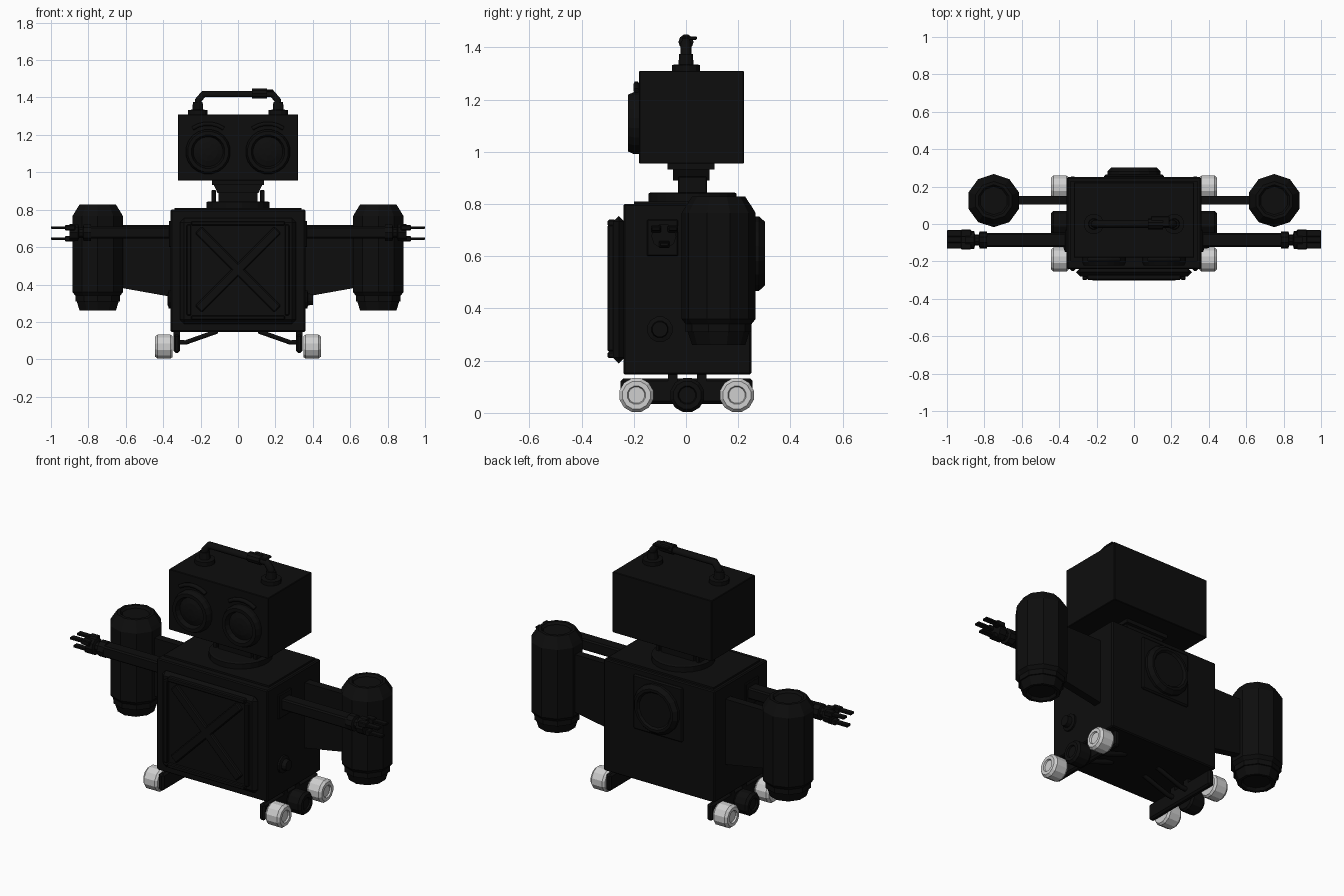
import bpy, bmesh, math
from mathutils import Vector, Matrix

cube = bpy.data.objects.get("Cube")
if cube:
    bpy.data.objects.remove(cube, do_unlink=True)


def material(name, value):
    m = bpy.data.materials.new(name)
    m.use_nodes = True
    colour = (value, value, value, 1)
    m.diffuse_color = colour
    m.node_tree.nodes["Principled BSDF"].inputs["Base Color"].default_value = colour
    return m


BLACK = material("black", 0.004)
WHITE = material("wheel white", 0.62)
SIDES = (("right", -1), ("left", 1))


def finish(name, bm, mat, bevel=0):
    bmesh.ops.recalc_face_normals(bm, faces=bm.faces)
    mesh = bpy.data.meshes.new(name)
    bm.to_mesh(mesh)
    bm.free()
    mesh.materials.append(mat)
    ob = bpy.data.objects.new(name, mesh)
    bpy.context.collection.objects.link(ob)
    if bevel:
        mod = ob.modifiers.new("bevel", "BEVEL")
        mod.width = bevel
        mod.segments = 1
    return ob


def box(name, x, y, z, bevel=0, mat=BLACK):
    """Box from three (low, high) ranges."""
    bm = bmesh.new()
    bmesh.ops.create_cube(bm, size=1)
    for v in bm.verts:
        for i, (a, b) in enumerate((x, y, z)):
            v.co[i] = (a + b) / 2 + v.co[i] * (b - a)
    return finish(name, bm, mat, bevel)


def lathe(name, centre, axis, profile, sides=16, mat=BLACK):
    """Revolve (radius, height) pairs around an axis and cap both ends."""
    bm = bmesh.new()
    turn = Vector((0, 0, 1)).rotation_difference(Vector(axis)).to_matrix()
    rings = []
    for r, h in profile:
        ring = []
        for i in range(sides):
            a = math.tau * (i + 0.5) / sides
            p = Vector((r * math.cos(a), r * math.sin(a), h))
            ring.append(bm.verts.new(Vector(centre) + turn @ p))
        rings.append(ring)
    for lo, hi in zip(rings, rings[1:]):
        for i in range(sides):
            j = (i + 1) % sides
            bm.faces.new((lo[i], lo[j], hi[j], hi[i]))
    bm.faces.new(rings[0])
    bm.faces.new(rings[-1])
    return finish(name, bm, mat)


def prism(name, outline, y0, y1):
    """Extrude an x-z outline along y."""
    bm = bmesh.new()
    face = bm.faces.new([bm.verts.new((x, y0, z)) for x, z in outline])
    new = bmesh.ops.extrude_face_region(bm, geom=[face])["geom"]
    verts = [g for g in new if isinstance(g, bmesh.types.BMVert)]
    bmesh.ops.translate(bm, verts=verts, vec=(0, y1 - y0, 0))
    return finish(name, bm, BLACK)


def rod(name, points, radius):
    """Round bar through a list of points."""
    curve = bpy.data.curves.new(name, "CURVE")
    curve.dimensions = "3D"
    curve.bevel_depth = radius
    curve.bevel_resolution = 1
    curve.use_fill_caps = True
    spline = curve.splines.new("POLY")
    spline.points.add(len(points) - 1)
    for p, co in zip(spline.points, points):
        p.co = (*co, 1)
    curve.materials.append(BLACK)
    ob = bpy.data.objects.new(name, curve)
    bpy.context.collection.objects.link(ob)
    return ob


# Torso with front door, crossed ribs and lid seam
box("torso", (-0.36, 0.36), (-0.24, 0.25), (0.147, 0.8), 0.006)
box("torso_lid", (-0.34, 0.34), (-0.2, 0.23), (0.795, 0.81))
box("front_door", (-0.31, 0.31), (-0.28, -0.235), (0.19, 0.755), 0.025)
for name, x, z in (("top", (-0.25, 0.25), (0.715, 0.74)),
                   ("bottom", (-0.25, 0.25), (0.21, 0.235)),
                   ("right", (-0.275, -0.25), (0.235, 0.72)),
                   ("left", (0.25, 0.275), (0.235, 0.72))):
    box("door_frame_" + name, x, (-0.3, -0.27), z, 0.005)
for name, s in SIDES:
    rib = box("door_rib_" + name, (-0.3, 0.3), (-0.013, 0.013), (-0.025, 0.025), 0.006)
    rib.matrix_world = (Matrix.Translation((0, -0.288, 0.48))
                        @ Matrix.Rotation(s * math.radians(45), 4, "Y"))

# Round hatch on a back plate
box("back_plate", (-0.16, 0.16), (0.245, 0.265), (0.45, 0.77), 0.008)
lathe("back_hatch", (0, 0.25, 0.61), (0, 1, 0),
      [(0.145, 0), (0.145, 0.03), (0.125, 0.052), (0.11, 0.052), (0.1, 0.04)], 16)

# Neck, turntable and side brackets
lathe("neck_turntable", (0, 0.025, 0.8), (0, 0, 1), [(0.17, 0), (0.17, 0.04), (0.16, 0.045)], 24)
box("neck_post", (-0.105, 0.105), (-0.03, 0.08), (0.84, 0.93))
prism("neck_collar", [(-0.11, 0.89), (0.11, 0.89), (0.14, 0.957), (-0.14, 0.957)], -0.05, 0.09)
box("neck_cap", (-0.14, 0.14), (-0.07, 0.11), (0.933, 0.957))

# Head with goggle eyes, brows and carrying handle
box("head", (-0.322, 0.322), (-0.18, 0.222), (0.955, 1.31), 0.003)
for name, s in SIDES:
    box("neck_bracket_" + name, (s * 0.13 - 0.012, s * 0.13 + 0.012), (-0.03, 0.08), (0.84, 0.905), 0.004)
    lathe("eye_" + name, (s * 0.16, -0.175, 1.11), (0, -1, 0),
          [(0.12, 0), (0.12, 0.025), (0.11, 0.047), (0.09, 0.047), (0.08, 0.02),
           (0.05, 0.03), (0.02, 0.034)], 20)
    arc = [math.radians(55 + 14 * i) for i in range(6)]
    rod("brow_" + name, [(s * 0.16 + 0.145 * math.cos(a), -0.19, 1.115 + 0.145 * math.sin(a))
                         for a in arc], 0.012)
    lathe("handle_foot_" + name, (s * 0.215, 0, 1.305), (0, 0, 1),
          [(0.055, 0), (0.055, 0.028), (0.03, 0.03), (0.027, 0.07)], 12)
rod("handle", [(-0.217, 0, 1.33), (-0.212, 0, 1.385), (-0.185, 0, 1.418),
               (0.185, 0, 1.418), (0.212, 0, 1.385), (0.217, 0, 1.33)], 0.021)
lathe("handle_clamp", (0.075, 0, 1.421), (1, 0, 0), [(0.029, 0), (0.029, 0.08)], 10)
box("handle_latch", (0.09, 0.19), (-0.015, 0.042), (1.428, 1.442), 0.004)

for name, s in SIDES:
    # Side pod and its tapering pylon
    lathe("pod_" + name, (s * 0.75, 0.125, 0), (0, 0, 1),
          [(0.075, 0.275), (0.085, 0.26), (0.102, 0.26), (0.118, 0.31), (0.126, 0.31), (0.126, 0.34),
           (0.142, 0.36), (0.142, 0.765), (0.13, 0.785), (0.102, 0.828), (0.085, 0.828), (0.075, 0.815)], 10)
    prism("pylon_" + name, [(s * 0.35, 0.718), (s * 0.63, 0.718), (s * 0.63, 0.383), (s * 0.35, 0.333)],
          0.103, 0.15)

    # Arm with shoulder slot, wrist and three fingers
    box("shoulder_plate_" + name, sorted((s * 0.355, s * 0.37)), (-0.15, -0.03), (0.6, 0.74), 0.004)
    box("arm_" + name, sorted((s * 0.35, s * 0.8)), (-0.123, -0.048), (0.645, 0.71), 0.008)
    lathe("wrist_" + name, (s * 0.785, -0.085, 0.677), (s, 0, 0),
          [(0.046, 0), (0.046, 0.04), (0.03, 0.045), (0.03, 0.065), (0.048, 0.07), (0.048, 0.115)], 10)
    for i, (y, z) in enumerate(((-0.115, 0.704), (-0.05, 0.704), (-0.083, 0.645))):
        box("finger_base_%s_%d" % (name, i), sorted((s * 0.87, s * 0.925)),
            (y - 0.02, y + 0.02), (z - 0.014, z + 0.014), 0.004)
        box("finger_%s_%d" % (name, i), sorted((s * 0.915, s)),
            (y - 0.017, y + 0.017), (z - 0.007, z + 0.007), 0.003)

    # Side port and vents
    lathe("side_port_" + name, (s * 0.355, -0.1, 0.32), (s, 0, 0),
          [(0.05, 0), (0.05, 0.015), (0.033, 0.02), (0.03, 0.045 if s > 0 else 0.022)], 12)

    # Running gear: rail, hanger, struts and three wheels
    box("wheel_rail_" + name, sorted((s * 0.31, s * 0.345)), (-0.25, 0.255), (0.035, 0.132), 0.01)
    for i, y in enumerate((-0.05, 0.06)):
        box("hanger_%s_%d" % (name, i), sorted((s * 0.31, s * 0.345)), (y - 0.018, y + 0.018), (0.1, 0.15))
        rod("strut_%s_%d" % (name, i), [(s * 0.325, y, 0.09), (s * 0.28, y, 0.09), (s * 0.11, y, 0.15)], 0.014)
    for part, y, mat in (("front", -0.19, WHITE), ("middle", 0.005, BLACK), ("back", 0.195, WHITE)):
        lathe("%s_wheel_%s" % (part, name), (s * 0.35, y, 0.068), (s, 0, 0),
              [(0.058, 0), (0.067, 0.012), (0.067, 0.08), (0.055, 0.094), (0.036, 0.094), (0.032, 0.085)],
              12, mat)
